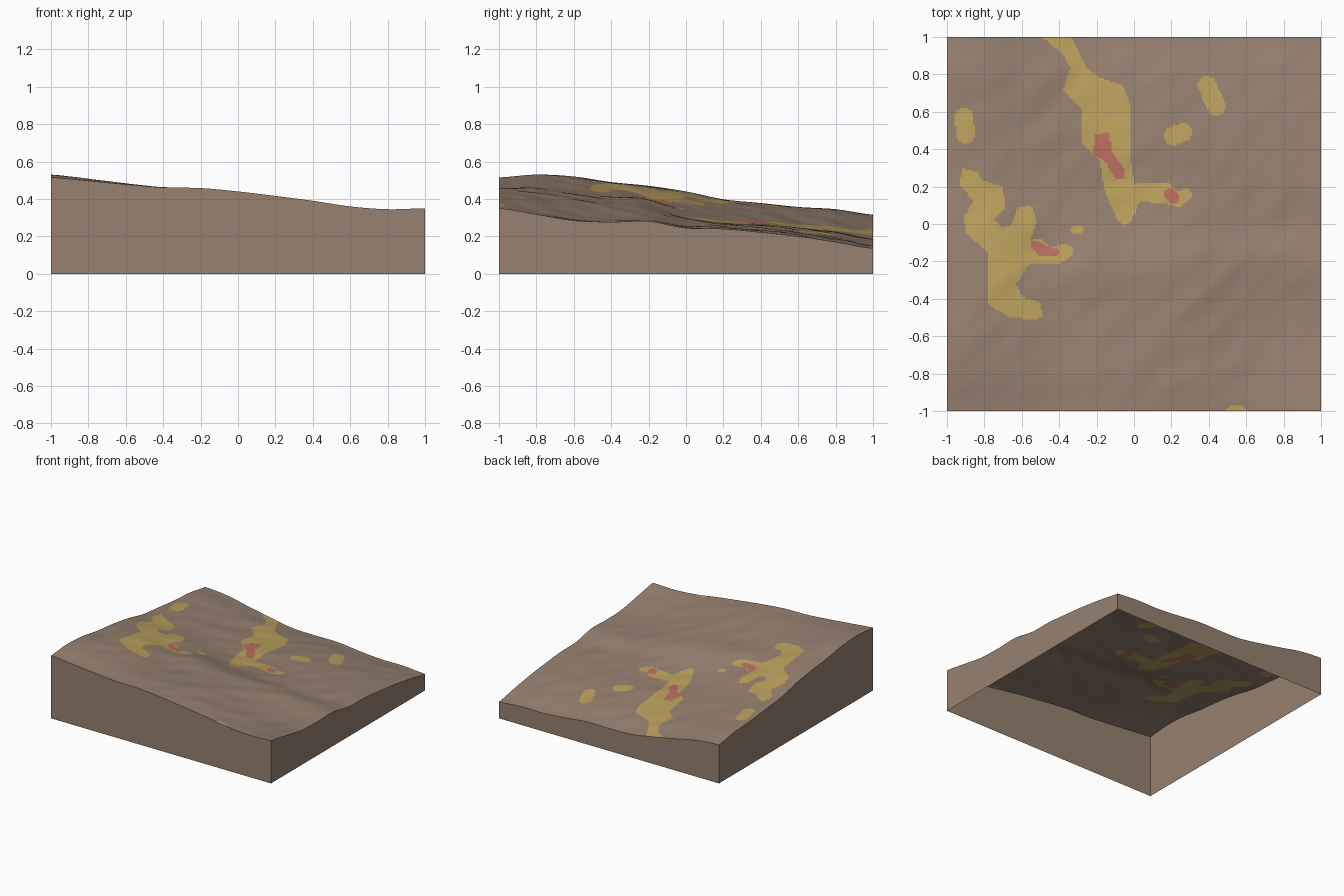
import bpy, bmesh, math
from mathutils import Vector, noise

default_cube = bpy.data.objects.get("Cube")
if default_cube:
    bpy.data.objects.remove(default_cube, do_unlink=True)

CELLS = 200

# Rim heights in hundredths, evenly spaced along each side
FRONT = [51.5, 49.7, 47.8, 46.2, 45.8, 44, 41.6, 39, 36, 34.5, 35]
BACK = [31.6, 30, 26, 22.2, 19, 18.5, 18.5, 16.5, 15, 15, 13.6]
LEFT_EDGE = [51.5, 53, 52, 49, 47, 44, 39.8, 37.8, 35.7, 34.5, 31.6]
RIGHT_EDGE = [35, 31.8, 28.5, 27.7, 28, 24.5, 24, 22.2, 20, 17, 13.6]

# Broad hollows and swells: centre x, centre y, radius, height
SWELLS = [(0, .1, .3, -.03), (-.7, -.4, .25, .015), (-.2, -.25, .2, .02),
          (-.48, -.15, .13, -.015), (.2, -.5, .3, .015), (.6, .6, .3, .01)]

# Patch outlines in hundredths
WEST_FIELD = [(-92, 30), (-85, 28), (-80, 23), (-70, 20), (-69, 9), (-75, 2),
              (-70, -2), (-65, 0), (-62, 9), (-55, 10), (-52, 2), (-55, -8),
              (-50, -8), (-46, -12), (-36, -11), (-32, -13), (-34, -18),
              (-40, -21), (-56, -21), (-63, -32), (-60, -39), (-50, -42),
              (-49, -50), (-53, -51), (-66, -50), (-78, -43), (-78, -15),
              (-90, -5), (-91, 4), (-86, 12), (-93, 21)]
CENTRE_FIELD = [(-51, 101), (-34, 101), (-30, 93), (-25, 83), (-18, 78),
                (-6, 74), (-2, 64), (-2, 37), (0, 21), (5, 22), (19, 22),
                (22, 18), (30, 19), (31, 14), (24, 9), (16, 11), (3, 12),
                (0, 4), (-5, -1), (-9, 2), (-16, 19), (-18, 33), (-28, 43),
                (-28, 61), (-38, 72), (-34, 83), (-38, 91)]
CENTRE_CORE = [(-21, 48), (-13, 49), (-12, 39), (-5, 29), (-5, 24),
               (-10, 24), (-16, 34), (-22, 37)]
WEST_CORE = [(-55, -8), (-48, -11), (-40, -14), (-41, -17), (-50, -17), (-55, -13)]

# Small rounded spots: start x, start y, end x, end y, radius
YELLOW_SPOTS = [(-91, 57, -90, 48, 5), (39, 74, 44, 63, 5), (21, 47, 26, 49, 5),
                (-32, -3, -29, -3, 2), (53, -101, 56, -101, 4)]
RED_SPOTS = [(19, 16, 21, 14, 3)]


def make_material(name, colour):
    mat = bpy.data.materials.new(name)
    mat.use_nodes = True
    mat.diffuse_color = colour
    mat.node_tree.nodes["Principled BSDF"].inputs["Base Color"].default_value = colour
    return mat


def sample(profile, t):
    """Catmull-Rom height along an evenly spaced rim profile, t from 0 to 1."""
    last = len(profile) - 1
    pos = min(max(t, 0), 1) * last
    i = min(int(pos), last - 1)
    f = pos - i
    a, b, c, d = (profile[min(max(k, 0), last)] for k in range(i - 1, i + 3))
    return (b + f * (c - a + f * (2 * a - 5 * b + 4 * c - d
            + f * (3 * (b - c) + d - a))) / 2) / 100


def mix(a, b, t):
    return a + (b - a) * t


def ground_height(x, y):
    """Blend the four rim profiles, then add swells that fade out at the rim."""
    u, v = (x + 1) / 2, (y + 1) / 2
    across = mix(sample(LEFT_EDGE, v), sample(RIGHT_EDGE, v), u)
    along = mix(sample(FRONT, u), sample(BACK, u), v)
    corners = mix(mix(FRONT[0], FRONT[-1], u), mix(BACK[0], BACK[-1], u), v) / 100
    fade = min(1, 4 * (1 - x * x)) * min(1, 4 * (1 - y * y))
    relief = sum(h * math.exp(-((x - cx) ** 2 + (y - cy) ** 2) / (r * r))
                 for cx, cy, r, h in SWELLS)
    # Fine diagonal ripples
    ripple = noise.noise(Vector((3 * (x + y), 6 * (y - x), 0))) * .006
    return across + along - corners + fade * (relief + ripple)


def inside_outline(x, y, outline):
    hit = False
    for (ax, ay), (bx, by) in zip(outline, outline[1:] + outline[:1]):
        if (ay > y) != (by > y) and x < ax + (bx - ax) * (y - ay) / (by - ay):
            hit = not hit
    return hit


def inside_spot(x, y, spot):
    ax, ay, bx, by, radius = spot
    dx, dy = bx - ax, by - ay
    t = ((x - ax) * dx + (y - ay) * dy) / (dx * dx + dy * dy)
    t = min(max(t, 0), 1)
    return math.hypot(x - ax - t * dx, y - ay - t * dy) < radius


def in_any(x, y, outlines, spots):
    return (any(inside_outline(x, y, o) for o in outlines)
            or any(inside_spot(x, y, s) for s in spots))


def patch_index(point):
    x, y = point.x * 100, point.y * 100
    if in_any(x, y, [CENTRE_CORE, WEST_CORE], RED_SPOTS):
        return 2
    if in_any(x, y, [CENTRE_FIELD, WEST_FIELD], YELLOW_SPOTS):
        return 1
    return 0


# Ground surface
bm = bmesh.new()
bmesh.ops.create_grid(bm, x_segments=CELLS, y_segments=CELLS, size=1)
for vert in bm.verts:
    vert.co.z = ground_height(vert.co.x, vert.co.y)
for face in bm.faces:
    face.smooth = True
    face.material_index = patch_index(face.calc_center_median())

# Side walls dropped from the rim, open underneath
rim = [edge for edge in bm.edges if edge.is_boundary]
for edge in rim:
    edge.smooth = False
walls = bmesh.ops.extrude_edge_only(bm, edges=rim)["geom"]
for item in walls:
    if isinstance(item, bmesh.types.BMVert):
        item.co.z = 0
    elif isinstance(item, bmesh.types.BMFace):
        item.smooth = False
        item.material_index = 0
        item.normal_update()
        if item.normal.dot(item.calc_center_median() * Vector((1, 1, 0))) < 0:
            item.normal_flip()

mesh = bpy.data.meshes.new("terrain_block")
bm.to_mesh(mesh)
bm.free()
mesh.materials.append(make_material("brown_earth", (.31, .22, .163, 1)))
mesh.materials.append(make_material("yellow_zone", (.5, .36, .11, 1)))
mesh.materials.append(make_material("red_zone", (.5, .16, .12, 1)))
terrain = bpy.data.objects.new("terrain_block", mesh)
bpy.context.collection.objects.link(terrain)
